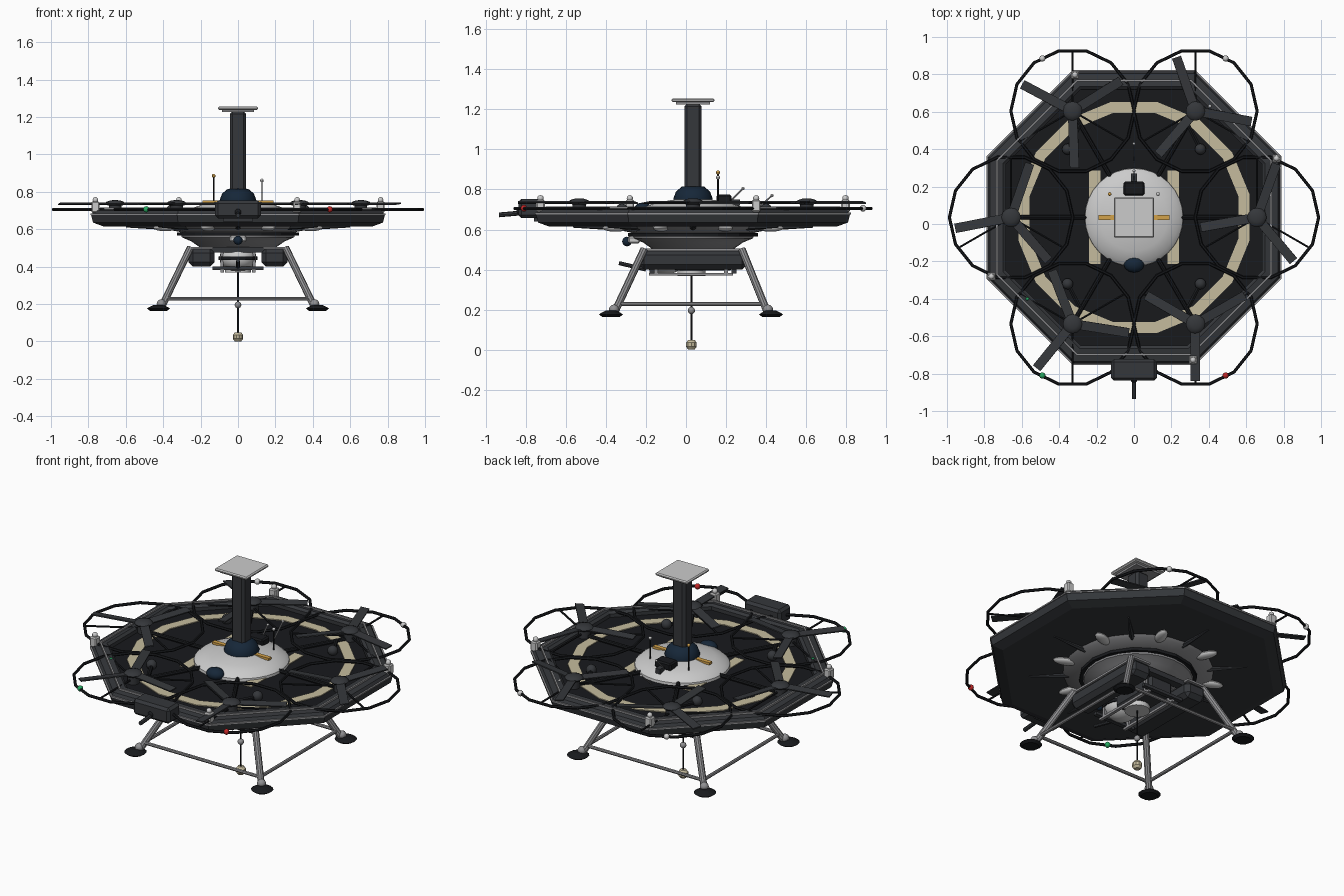
import bpy, bmesh
from math import radians, cos, sin, pi
from mathutils import Vector, Matrix

if "Cube" in bpy.data.objects:
    bpy.data.objects.remove(bpy.data.objects["Cube"])

CY = 0.035                      # the craft's axis sits slightly behind the origin


def material(name, r, g, b):
    m = bpy.data.materials.new(name)
    m.diffuse_color = (r, g, b, 1)
    m.use_nodes = True
    m.node_tree.nodes["Principled BSDF"].inputs["Base Color"].default_value = m.diffuse_color
    return m


DARK = material("dark_grey", 0.035, 0.038, 0.043)
BLACK = material("black", 0.009, 0.010, 0.012)
LIGHT = material("light_grey", 0.55, 0.55, 0.55)
STEEL = material("steel", 0.28, 0.28, 0.29)
TAN = material("tan", 0.56, 0.50, 0.34)
BLUE = material("dark_blue", 0.008, 0.02, 0.04)
ORANGE = material("orange", 0.65, 0.36, 0.07)
GREEN = material("green", 0.02, 0.4, 0.12)
RED = material("red", 0.55, 0.02, 0.02)


def finish(name, bm, mat, smooth=False, bevel=0):
    bmesh.ops.recalc_face_normals(bm, faces=bm.faces[:])
    me = bpy.data.meshes.new(name)
    bm.to_mesh(me)
    bm.free()
    ob = bpy.data.objects.new(name, me)
    bpy.context.collection.objects.link(ob)
    me.materials.append(mat)
    if bevel:
        mod = ob.modifiers.new("bevel", 'BEVEL')
        mod.width, mod.segments = bevel, 1
    if smooth:
        bpy.ops.object.select_all(action='DESELECT')
        ob.select_set(True)
        bpy.context.view_layer.objects.active = ob
        bpy.ops.object.shade_smooth_by_angle(angle=radians(35))
    return ob


def lathe(name, profile, n, mat, at=(0, CY, 0), phase=0.0, closed=False, smooth=False):
    bm = bmesh.new()
    rings = []
    for r, z in profile:
        k = 1 if r == 0 else n
        rings.append([bm.verts.new((at[0] + r * cos(phase + 2 * pi * i / n),
                                    at[1] + r * sin(phase + 2 * pi * i / n), at[2] + z)) for i in range(k)])
    pairs = list(zip(rings, rings[1:])) + ([(rings[-1], rings[0])] if closed else [])
    for a, b in pairs:
        for i in range(n):
            j = (i + 1) % n
            vs = [a[i % len(a)], a[j % len(a)], b[j % len(b)], b[i % len(b)]]
            bm.faces.new(list(dict.fromkeys(vs)))
    return finish(name, bm, mat, smooth)


def box(name, c, s, mat, bevel=0, rot=0.0, tilt=0.0):
    bm = bmesh.new()
    m = Matrix.Translation(c) @ Matrix.Rotation(rot, 4, 'Z') @ Matrix.Rotation(tilt, 4, 'X')
    bmesh.ops.create_cube(bm, size=1, matrix=m @ Matrix.Diagonal((*s, 1)))
    return finish(name, bm, mat, bevel=bevel)


def rod(name, a, b, r, mat, n=8, r2=None):
    a, b = Vector(a), Vector(b)
    bm = bmesh.new()
    m = Matrix.Translation((a + b) / 2) @ (b - a).to_track_quat('Z', 'Y').to_matrix().to_4x4()
    bmesh.ops.create_cone(bm, cap_ends=True, segments=n, radius1=r, radius2=r if r2 is None else r2,
                          depth=(b - a).length, matrix=m)
    return finish(name, bm, mat, smooth=n > 6)


def ball(name, c, s, mat, u=12, v=8, rot=0.0):
    s = (s, s, s) if isinstance(s, float) else s
    bm = bmesh.new()
    m = Matrix.Translation(c) @ Matrix.Rotation(rot, 4, 'Z') @ Matrix.Diagonal((*s, 1))
    bmesh.ops.create_uvsphere(bm, u_segments=u, v_segments=v, radius=1, matrix=m)
    return finish(name, bm, mat, smooth=True)


def polar(r, deg, z):
    return Vector((r * cos(radians(deg)), CY + r * sin(radians(deg)), z))


# octagonal hull, sunken deck, trim and landing marks
OCT, PH = 1 / cos(pi / 8), pi / 8
lathe("hull", [(r * OCT, z) for r, z in [(0, .615), (.72, .615), (.775, .635), (.785, .675), (.77, .70),
      (.70, .712), (.685, .70), (.685, .675), (0, .675)]], 8, DARK, phase=PH)
lathe("deck", [(0, .676), (.683 * OCT, .676), (.683 * OCT, .68), (0, .68)], 8, BLACK, phase=PH)
lathe("rim_trim", [(r * OCT, z) for r, z in [(.728, .705), (.738, .705), (.738, .716), (.728, .716)]],
      8, STEEL, phase=PH, closed=True)
lathe("side_trim", [(r * OCT, z) for r, z in [(.77, .676), (.789, .676), (.789, .684), (.77, .684)]],
      8, STEEL, phase=PH, closed=True)
lathe("pad_ring", [(.57, .679), (.63, .679), (.63, .685), (.57, .685)], 16, TAN, phase=pi / 16, closed=True)
for s in (-1, 1):
    box("pad_bar", (s * .21, CY, .682), (.06, .5, .006), TAN)

# centre dome, mast and top plate
lathe("dome", [(0, .67), (.265, .67), (.262, .695), (.24, .715), (.18, .735), (.09, .75), (0, .755)],
      32, LIGHT, smooth=True)
lathe("mast_base", [(0, .73), (.095, .73), (.098, .755), (.085, .79), (.055, .815), (0, .82)], 20, BLUE, smooth=True)
box("mast", (0, CY, 1.015), (.087, .087, .43), DARK, bevel=.014)
box("top_plate", (0, CY, 1.246), (.215, .215, .018), LIGHT, bevel=.006)
box("plate_mount", (0, CY, 1.233), (.17, .17, .014), STEEL)
for s in (-1, 1):
    box("dome_stripe", (s * .14, CY, .745), (.10, .026, .014), ORANGE)
ball("canopy", (0, -.215, .70), (.055, .045, .035), BLUE)
box("rear_console", (0, .19, .752), (.11, .075, .045), BLACK, bevel=.008)
box("console_stem", (0, .245, .735), (.03, .05, .03), DARK)

# antennas
for x, z, m in ((-.13, .885, ORANGE), (.128, .86, LIGHT)):
    rod("antenna", (x, .16, .71), (x, .16, z), .004, BLACK, 6)
    ball("antenna_tip", (x, .16, z), .010, m, 8, 6)
for y0, z0, y1, z1 in ((.22, .74, .285, .805), (.33, .68, .43, .77)):
    rod("raked_antenna", (0, y0, z0), (0, y1, z1), .004, STEEL, 6)
    ball("raked_tip", (0, y1, z1), .008, LIGHT, 8, 6)

# six guarded rotors: hub bearing -> first blade bearing
for bearing, first in ((0, 70), (60, 109.4), (120, 152), (180, 191), (240, 231), (300, 270)):
    c = polar(.657, bearing, 0)
    lathe("rotor_guard", [(.33 + .0085 * cos(k * pi / 3), .0085 * sin(k * pi / 3)) for k in range(6)],
          14, BLACK, at=(c.x, c.y, .705), closed=True)
    rod("motor_post", c + Vector((0, 0, .675)), c + Vector((0, 0, .73)), .034, DARK, 12)
    ball("rotor_hub", c + Vector((0, 0, .738)), (.052, .052, .018), DARK, 12, 6)
    turn = 30 if bearing in (240, 300) else 90
    for k in range(3):
        d = Vector((cos(radians(turn + 120 * k)), sin(radians(turn + 120 * k)), 0))
        rod("guard_strut", c + Vector((0, 0, .705)), c + d * .325 + Vector((0, 0, .705)), .006, BLACK, 6)
        a = radians(first + 120 * k)
        mid = c + Vector((cos(a) * .17, sin(a) * .17, .735))
        box("rotor_blade", mid, (.27, .05, .007), DARK, rot=a, tilt=.12)
    rod("rotor_arm", polar(.25, bearing, .69), polar(.64, bearing, .69), .012, BLACK, 8)
for sx in (-1, 1):
    for y in (.40, -.32):
        ball("deck_sensor", (sx * .355, y, .70), .03, DARK)
        rod("sensor_arm", (sx * .355, y, .695), (sx * .29, CY + (y - CY) * 1.35, .695), .012, BLACK, 6)

# navigation lights on the guards
for x, y, m in ((-.49, .885, LIGHT), (.49, .885, LIGHT), (-.49, -.81, GREEN), (.49, -.81, RED),
                (-.57, -.40, GREEN), (.405, .63, LIGHT)):
    ball("nav_light", (x, y, .706), .017 if abs(y) > .7 else .01, m, 10, 6)

# corner beacons on alternate hull corners
for deg in (22.5, 112.5, 202.5, 292.5):
    p = polar(.825, deg, .718)
    box("beacon", p, (.044, .044, .06), LIGHT, bevel=.006)
    ball("beacon_lamp", p + Vector((0, 0, .038)), .016, LIGHT, 10, 6)

# nose turret
box("nose_box", (0, -.78, .705), (.245, .115, .095), DARK, bevel=.015)
box("nose_mount", (0, -.72, .665), (.16, .08, .05), DARK)
rod("nose_barrel", (0, -.80, .685), (0, -.935, .673), .012, DARK, 8)
ball("nose_lens", (0, -.836, .69), (.018, .012, .018), BLACK)

# stepped belly dish, collar, radial pods and ribs
lathe("belly_dish", [(0, .62), (.42, .62), (.40, .602), (.31, .585), (.30, .556), (.25, .535), (.20, .50),
      (.12, .49), (0, .49)], 24, STEEL, smooth=True)
lathe("belly_collar", [(.28, .565), (.325, .565), (.325, .582), (.28, .582)], 16, BLACK, closed=True)
for k in range(8):
    d = 45 * k + 22.5
    ball("belly_pod", polar(.42, d, .607), (.07, .032, .018), LIGHT, rot=radians(d))
    rod("belly_rib", polar(.38, d + 22.5, .613), polar(.60, d + 22.5, .613), .018, DARK, 6, r2=.004)
box("lens_housing", (0, -.26, .548), (.09, .06, .035), LIGHT, bevel=.008)
ball("belly_lens", (0, -.295, .54), .024, BLUE)

# undercarriage: side tanks, beams, pod, gun and hatch
for s in (-1, 1):
    box("side_tank", (s * .195, CY, .448), (.14, .54, .098), DARK, bevel=.025)
    box("tank_rail", (s * .195, CY, .499), (.12, .53, .012), STEEL)
    box("hatch_rail", (s * .085, CY - .01, .376), (.018, .42, .014), STEEL)
    for y in (-.15, .2):
        box("rail_post", (s * .085, y, .435), (.016, .02, .12), STEEL)
for y in (-.17, .24):
    box("cross_beam", (0, y, .49), (.40, .05, .03), DARK)
    box("lower_beam", (0, y, .39), (.27, .025, .018), DARK)
box("keel", (0, CY + .05, .44), (.16, .30, .09), DARK, bevel=.015)
ball("sensor_pod", (0, -.11, .445), (.10, .10, .072), LIGHT, 16, 10)
lathe("pod_band", [(.095, .435), (.105, .435), (.105, .455), (.095, .455)], 16, BLACK, at=(0, -.11, 0), closed=True)
rod("pod_barrel", (.0, -.20, .40), (0, -.335, .432), .010, DARK)
rod("winch_plate", (0, .027, .368), (0, .027, .395), .07, LIGHT, 16)

# hanging probe
rod("probe_line", (0, .027, .03), (0, .027, .38), .005, BLACK, 6)
ball("probe_float", (0, .027, .195), .018, STEEL)
lathe("probe_weight", [(0, 0), (.017, 0), (.028, .014), (.028, .034), (.017, .048), (0, .048)], 10, TAN,
      at=(0, .027, 0))

# landing legs, feet and the square brace
for sx in (-1, 1):
    for sy in (-1, 1):
        foot = Vector((sx * .425, CY - .01 + sy * .40, .175))
        rod("leg", (sx * .255, CY + sy * .245, .50), foot + Vector((-sx * .02, -sy * .02, .015)), .019, STEEL, 10)
        lathe("foot", [(0, -.012), (.045, -.012), (.062, 0), (.05, .008), (.025, .02), (0, .02)], 14, BLACK, at=foot)
        ball("ankle", foot + Vector((-sx * .015, -sy * .015, .025)), .025, STEEL)
    rod("side_brace", (sx * .39, CY - .375, .228), (sx * .39, CY + .355, .228), .010, STEEL, 8)
for sy in (-1, 1):
    rod("end_brace", (-.39, CY - .01 + sy * .37, .228), (.39, CY - .01 + sy * .37, .228), .010, STEEL, 8)
